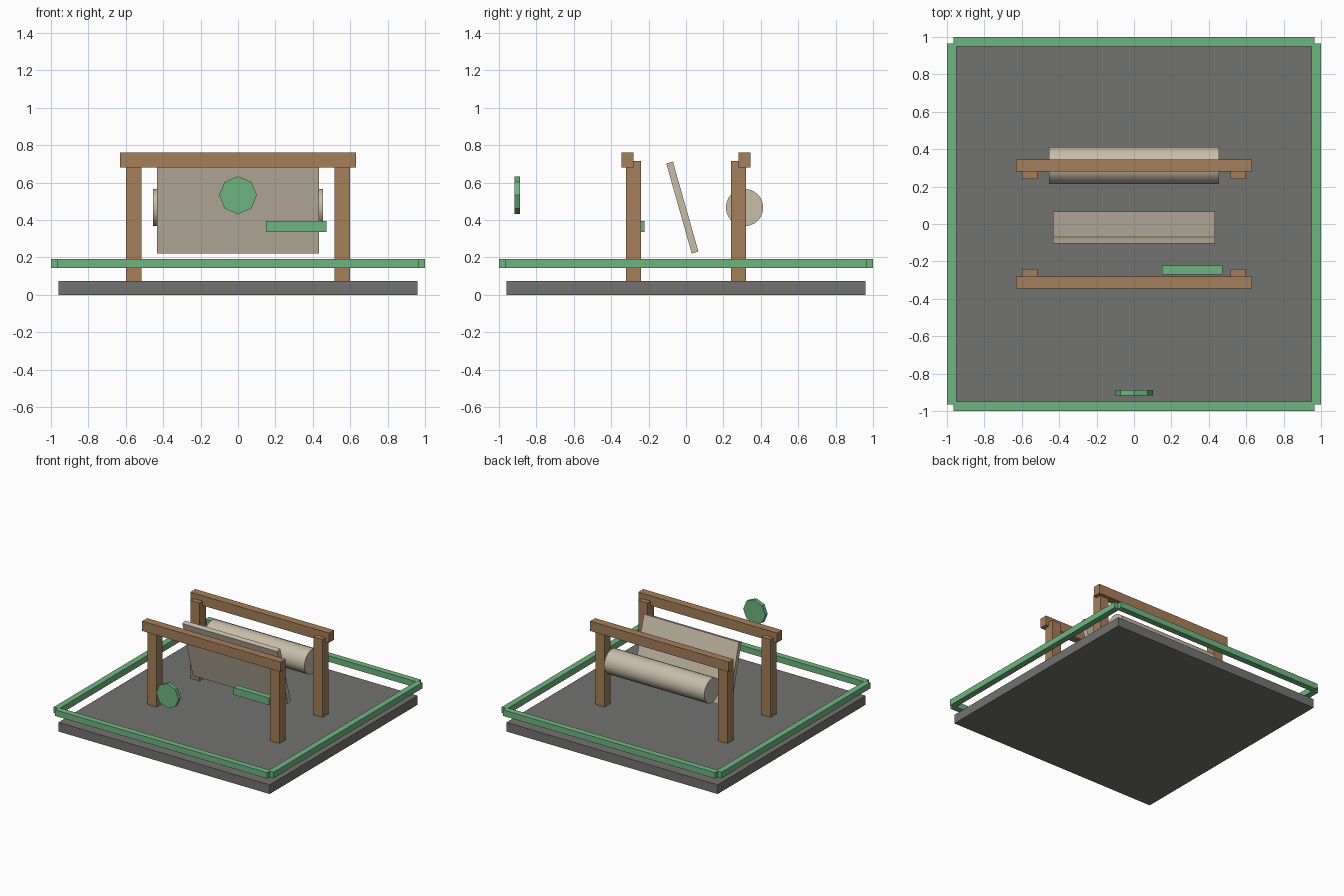
import bpy
import math

if "Cube" in bpy.data.objects:
    bpy.data.objects.remove(bpy.data.objects["Cube"])


def material(name, rgb):
    m = bpy.data.materials.new(name)
    m.diffuse_color = (*rgb, 1)
    m.use_nodes = True
    m.node_tree.nodes["Principled BSDF"].inputs["Base Color"].default_value = m.diffuse_color
    return m


WOOD = material("wood", (0.38, 0.21, 0.10))
GREEN = material("green_paint", (0.16, 0.46, 0.22))
CREAM = material("cream", (0.58, 0.51, 0.40))
DARK = material("dark_grey", (0.17, 0.17, 0.16))


def box(name, x, y, z, mat):
    """Box from (min, max) extents on each axis."""
    spans = (x, y, z)
    bpy.ops.mesh.primitive_cube_add(size=1, location=[(a + b) / 2 for a, b in spans])
    ob = bpy.context.object
    ob.name = name
    ob.scale = [b - a for a, b in spans]
    bpy.ops.object.transform_apply(location=False, rotation=False, scale=True)
    ob.data.materials.append(mat)
    return ob


def cylinder(name, sides, radius, depth, loc, rot, mat):
    bpy.ops.mesh.primitive_cylinder_add(vertices=sides, radius=radius, depth=depth,
                                        location=loc, rotation=rot)
    ob = bpy.context.object
    ob.name = name
    ob.data.materials.append(mat)
    return ob


def span(a, b, s):
    return (a, b) if s > 0 else (-b, -a)


# Ground slab
box("base_slab", (-0.96, 0.96), (-0.96, 0.96), (0, 0.075), DARK)

for s, end in ((-1, "front"), (1, "back")):
    # Floating border rails
    box(end + "_rail", (-0.965, 0.965), span(0.95, 1.0, s), (0.143, 0.192), GREEN)
    box(("left" if s < 0 else "right") + "_rail", span(0.95, 1.0, s),
        (-0.965, 0.965), (0.143, 0.192), GREEN)
    # Post-and-beam frames
    box(end + "_beam", (-0.63, 0.63), span(0.28, 0.345, s), (0.68, 0.76), WOOD)
    for t, side in ((-1, "left"), (1, "right")):
        box(f"{end}_{side}_post", span(0.517, 0.6, t), span(0.24, 0.32, s),
            (0.075, 0.715), WOOD)

# Leaning panel between the frames
panel = box("leaning_panel", (-0.432, 0.432), (-0.038, -0.001), (0.217, 0.717), CREAM)
panel.rotation_euler.x = math.radians(15.8)

# Roller at the back frame
cylinder("roller", 24, 0.1, 0.91, (0, 0.313, 0.467), (0, math.pi / 2, 0), CREAM)
bpy.ops.object.shade_smooth_by_angle(angle=math.radians(30))

# Small shelf bar and floating octagonal disc
box("shelf_bar", (0.15, 0.472), (-0.27, -0.222), (0.335, 0.395), GREEN)
cylinder("octagon_disc", 8, 0.101, 0.03, (0, -0.902, 0.533), (math.pi / 2, 0, 0), GREEN)
